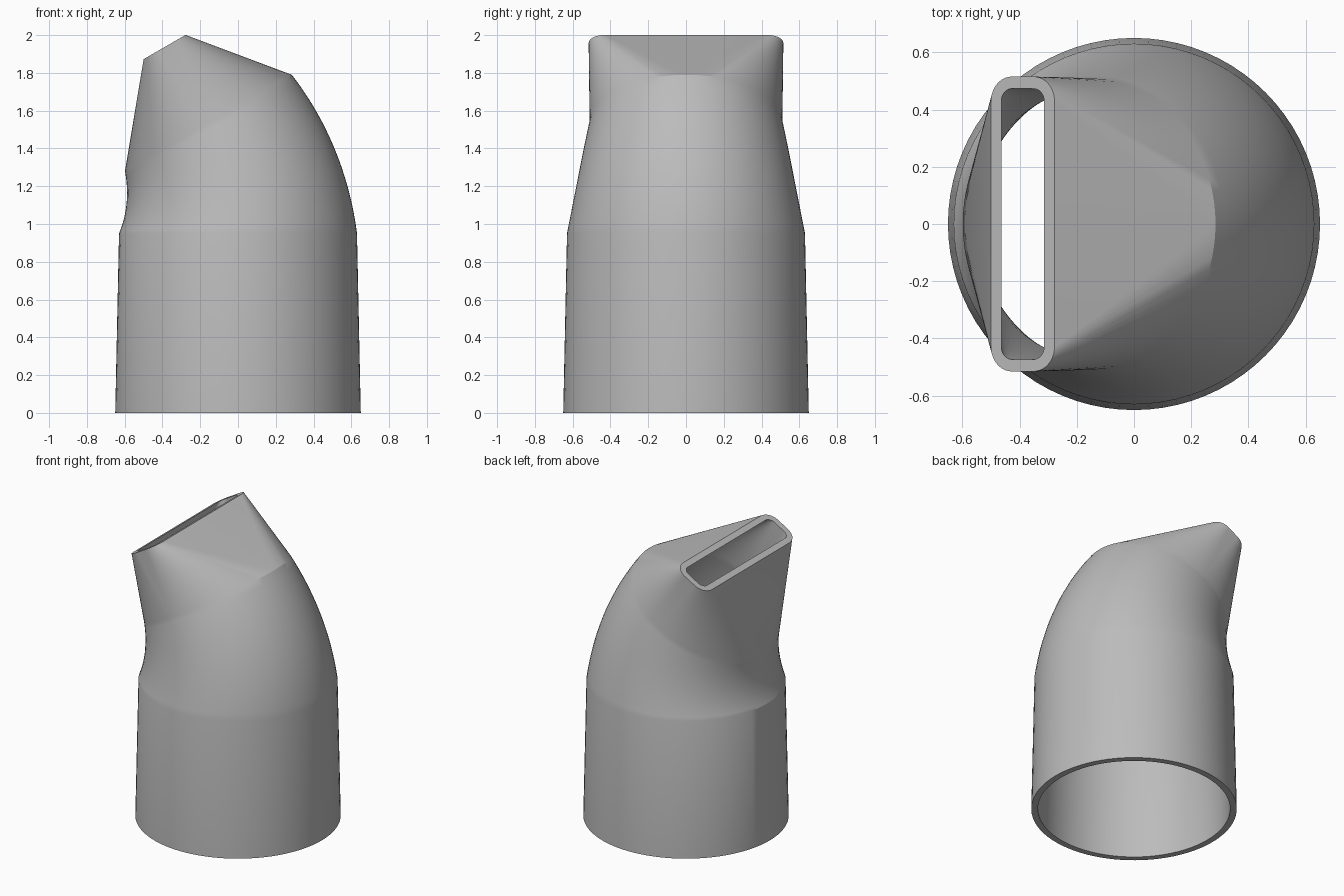
import bpy, bmesh
from math import sin, cos, pi, radians
from mathutils import Vector, Matrix

cube = bpy.data.objects.get("Cube")
if cube:
    bpy.data.objects.remove(cube)

K = 20               # segments per quarter turn
WALL = 0.042
PIVOT = Vector((-1.17, 0, 0.95))
BEND = radians(30)

mat = bpy.data.materials.new("plain grey")
mat.use_nodes = True
grey = (0.5, 0.5, 0.5, 1)
mat.diffuse_color = grey
mat.node_tree.nodes["Principled BSDF"].inputs["Base Color"].default_value = grey


def section(centre, tilt, radius, half_x=0, half_y=0):
    """Rounded rectangle (or circle when both halves are 0), tilted about y."""
    rot = Matrix.Rotation(-tilt, 3, 'Y')
    pts = []
    for q, (sx, sy) in enumerate(((1, 1), (-1, 1), (-1, -1), (1, -1))):
        for i in range(K + 1):
            a = (q + i / K) * pi / 2
            flat = Vector((sx * half_x + radius * cos(a),
                           sy * half_y + radius * sin(a), 0))
            pts.append(centre + rot @ flat)
    return pts


def shell(inset):
    """Sections from the base to the slot, shrunk by the wall thickness."""
    rings = [section(Vector((0, 0, 0)), 0, 0.65 - inset)]
    # bent, tapering elbow
    steps = 18
    for i in range(steps + 1):
        t = i / steps
        arm = Matrix.Rotation(-BEND * t, 3, 'Y') @ Vector((1.17, 0, 0))
        rings.append(section(PIVOT + arm, BEND * t, 0.63 - 0.12 * t - inset))
    # flat slot mouth
    mouth = PIVOT + Matrix.Rotation(-BEND, 3, 'Y') @ Vector((1.17, 0, 0.464))
    rings.append(section(mouth, BEND, 0.085 - inset, 0.043, 0.43))
    return rings


# outer skin up, inner skin back down, closed into one hollow wall
rings = shell(0) + shell(WALL)[::-1]
bm = bmesh.new()
loops = [[bm.verts.new(p) for p in ring] for ring in rings]
for a, b in zip(loops, loops[1:] + loops[:1]):
    n = len(a)
    for i in range(n):
        j = (i + 1) % n
        bm.faces.new((a[i], a[j], b[j], b[i]))
bmesh.ops.remove_doubles(bm, verts=bm.verts, dist=1e-5)
bmesh.ops.recalc_face_normals(bm, faces=bm.faces)

mesh = bpy.data.meshes.new("nozzle_adapter")
bm.to_mesh(mesh)
bm.free()
mesh.materials.append(mat)
adapter = bpy.data.objects.new("nozzle_adapter", mesh)
bpy.context.collection.objects.link(adapter)
bpy.ops.object.select_all(action='DESELECT')
adapter.select_set(True)
bpy.context.view_layer.objects.active = adapter
bpy.ops.object.shade_smooth_by_angle(angle=radians(20))
